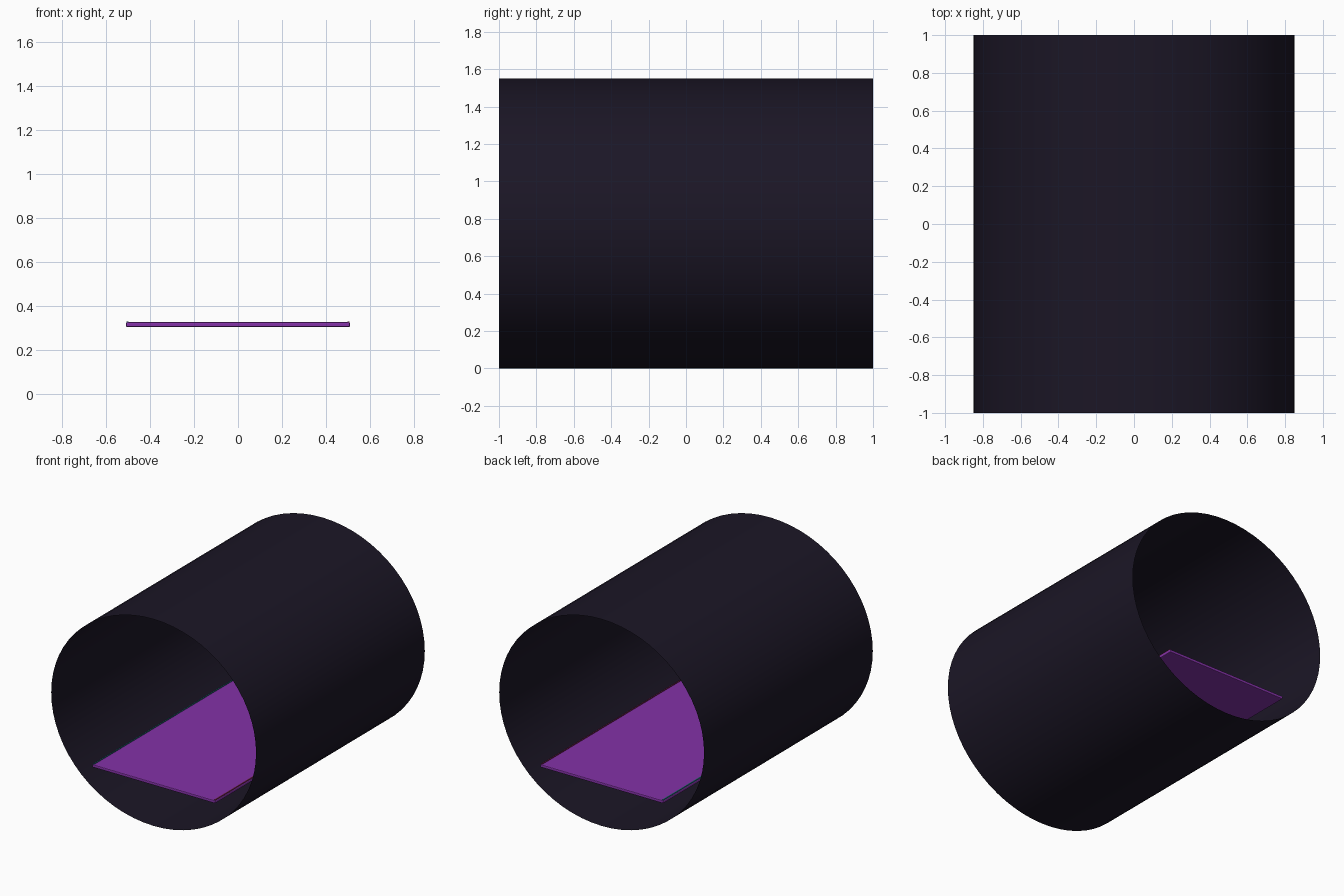
import bpy, bmesh
from math import sin, cos, pi

if "Cube" in bpy.data.objects:
    bpy.data.objects.remove(bpy.data.objects["Cube"])


def material(name, color):
    m = bpy.data.materials.new(name)
    m.diffuse_color = (*color, 1)
    m.use_nodes = True
    m.node_tree.nodes["Principled BSDF"].inputs["Base Color"].default_value = m.diffuse_color
    return m


def add_object(name, bm, mat, smooth=False):
    mesh = bpy.data.meshes.new(name)
    bm.to_mesh(mesh)
    bm.free()
    mesh.materials.append(mat)
    for p in mesh.polygons:
        p.use_smooth = smooth
    ob = bpy.data.objects.new(name, mesh)
    bpy.context.collection.objects.link(ob)
    return ob


def box(name, size, center, mat, bevel=0.0):
    bm = bmesh.new()
    bmesh.ops.create_cube(bm, size=1)
    bmesh.ops.scale(bm, vec=size, verts=bm.verts)
    bmesh.ops.translate(bm, vec=center, verts=bm.verts)
    ob = add_object(name, bm, mat)
    if bevel:
        mod = ob.modifiers.new("bevel", "BEVEL")
        mod.width, mod.segments = bevel, 2
    return ob


dark = material("dark_shell", (0.011, 0.008, 0.019))
purple = material("purple_floor", (0.23, 0.032, 0.39))
teal = material("teal_strip", (0.015, 0.12, 0.15))
red = material("red_strip", (0.15, 0.015, 0.07))

# open elliptical tunnel shell, a single thin surface
bm = bmesh.new()
N = 64
rings = [[bm.verts.new((0.85 * cos(2 * pi * i / N), y, 0.775 + 0.775 * sin(2 * pi * i / N)))
          for i in range(N)] for y in (-1, 1)]
for i in range(N):
    j = (i + 1) % N
    bm.faces.new((rings[0][i], rings[0][j], rings[1][j], rings[1][i]))
bmesh.ops.recalc_face_normals(bm, faces=bm.faces)
add_object("tunnel_shell", bm, dark, smooth=True)

# floor slab with softened edges
box("floor", (1.02, 2, 0.022), (0, 0, 0.314), purple, 0.006)

# coloured edge strips along both sides of the floor
for name, side, mat in (("left_strip", -1, teal), ("right_strip", 1, red)):
    box(name, (0.01, 1.99, 0.014), (side * 0.503, 0, 0.322), mat)
